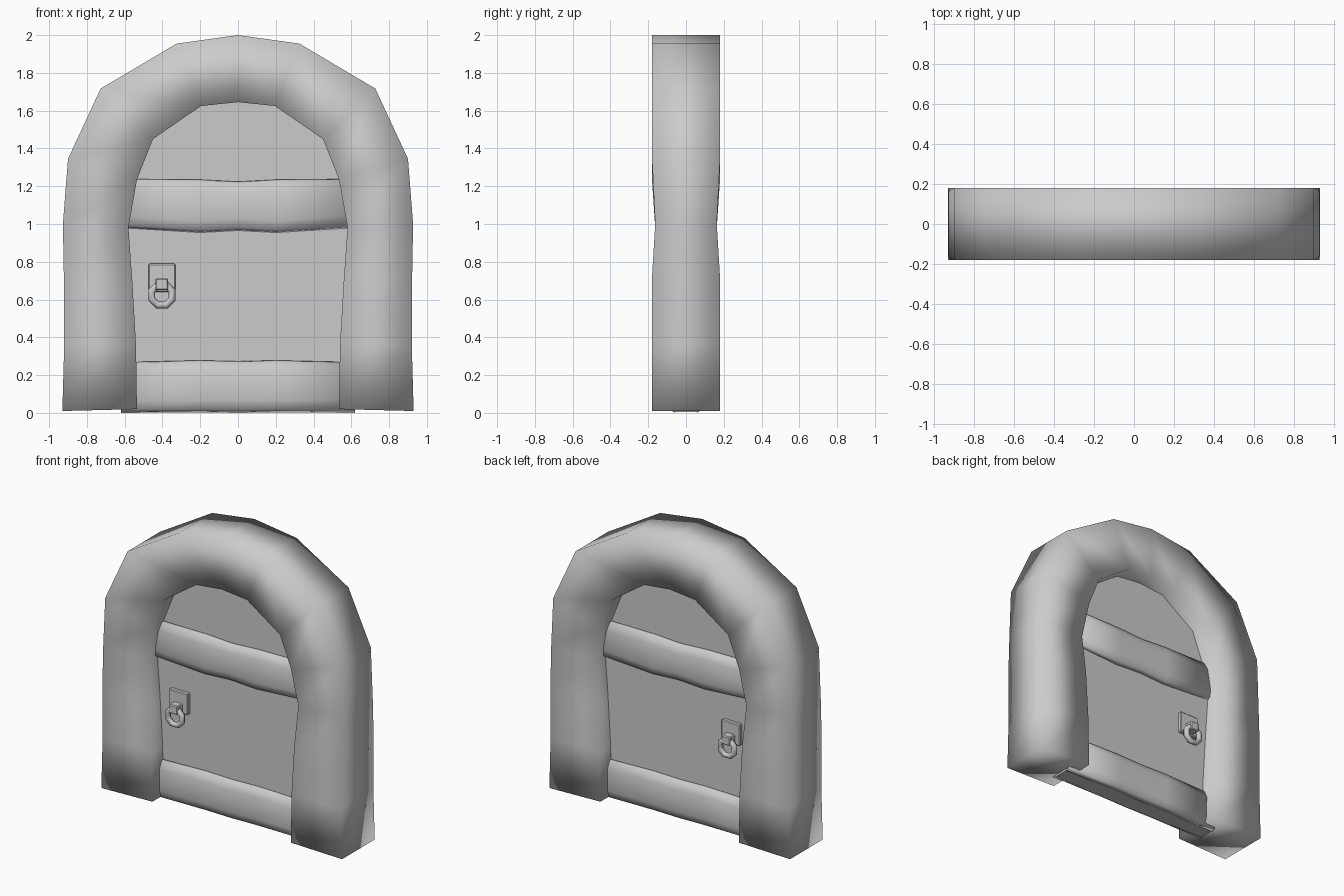
import bpy, bmesh, math
from mathutils import Matrix

if "Cube" in bpy.data.objects:
    bpy.data.objects.remove(bpy.data.objects["Cube"])


def finish(bm, name, smooth=True):
    bmesh.ops.recalc_face_normals(bm, faces=bm.faces)
    me = bpy.data.meshes.new(name)
    bm.to_mesh(me)
    bm.free()
    for p in me.polygons:
        p.use_smooth = smooth
    ob = bpy.data.objects.new(name, me)
    bpy.context.collection.objects.link(ob)
    return ob


def loft(sections, name, smooth=True):
    """Skin a row of equal-length closed sections and cap both ends."""
    bm = bmesh.new()
    rings = [[bm.verts.new(c) for c in s] for s in sections]
    n = len(rings[0])
    for a, b in zip(rings, rings[1:]):
        for i in range(n):
            j = (i + 1) % n
            bm.faces.new((a[i], a[j], b[j], b[i]))
    bm.faces.new(rings[0])
    bm.faces.new(rings[-1])
    return finish(bm, name, smooth)


# Arched frame: outer x,z / inner x,z / half depth, right foot to crown
half = [
    (0.93, 0.01, 0.535, 0.02, 0.18),
    (0.92, 0.36, 0.54, 0.36, 0.18),
    (0.922, 0.72, 0.56, 0.70, 0.18),
    (0.927, 1.00, 0.58, 0.98, 0.163),
    (0.90, 1.345, 0.535, 1.235, 0.18),
    (0.727, 1.717, 0.45, 1.45, 0.18),
    (0.325, 1.955, 0.195, 1.625, 0.18),
    (0.0, 2.0, 0.0, 1.645, 0.18),
]
rows = half + [(-a, b, -c, d, e) for a, b, c, d, e in reversed(half[:-1])]
loft([[(ox, -d, oz), (ox, d, oz), (ix, d, iz), (ix, -d, iz)]
      for ox, oz, ix, iz, d in rows], "arch_frame")

# Door panel, its rim buried in the frame
rim = [(0.62, 0.005), (0.64, 0.5), (0.66, 1.0), (0.62, 1.3),
       (0.52, 1.54), (0.25, 1.7), (0, 1.73)]
rim += [(-x, z) for x, z in reversed(rim[:-1])]
door = loft([[(x, y, z) for x, z in rim] for y in (-0.06, 0.06)], "door_panel")
bpy.context.view_layer.objects.active = door
door.select_set(True)
bpy.ops.object.shade_smooth_by_angle(angle=math.radians(40))


def plank(name, stations, side):
    """Rounded cross board; stations are x, bottom z, top z."""
    loft([[(x, side * 0.055, lo), (x, side * 0.085, lo + 0.015),
           (x, side * 0.1, lo + 0.065), (x, side * 0.1, hi - 0.06),
           (x, side * 0.075, hi - 0.008), (x, side * 0.055, hi)]
          for x, lo, hi in stations], name)


upper = [(-0.62, 0.978, 1.24), (-0.2, 0.952, 1.237), (0, 0.963, 1.226),
         (0.2, 0.952, 1.237), (0.62, 0.978, 1.24)]
lower = [(-0.62, 0.0, 0.27), (-0.2, 0.003, 0.28), (0, 0.0, 0.275),
         (0.2, 0.003, 0.28), (0.62, 0.0, 0.27)]


def box(name, lo, hi):
    bm = bmesh.new()
    size = [h - l for l, h in zip(lo, hi)]
    mid = [(h + l) / 2 for l, h in zip(lo, hi)]
    bmesh.ops.create_cube(bm, size=1, matrix=Matrix.Translation(mid) @ Matrix.Diagonal((*size, 1)))
    bmesh.ops.bevel(bm, geom=bm.edges[:], offset=0.006, segments=1, affect='EDGES')
    return finish(bm, name, False)


def ring(name, centre, major, minor, n=8, m=6):
    bm = bmesh.new()
    g = []
    for i in range(n):
        a = math.tau * (i + 0.5) / n
        g.append([])
        for k in range(m):
            b = math.tau * k / m
            r = major + minor * math.cos(b)
            g[i].append(bm.verts.new((centre[0] + r * math.cos(a),
                                      centre[1] + minor * math.sin(b),
                                      centre[2] + r * math.sin(a))))
    for i in range(n):
        for k in range(m):
            i2, k2 = (i + 1) % n, (k + 1) % m
            bm.faces.new((g[i][k], g[i2][k], g[i2][k2], g[i][k2]))
    return finish(bm, name)


# Planks and ring handle on both faces of the door
for side, label in ((-1, "front"), (1, "back")):
    plank(label + "_upper_plank", upper, side)
    plank(label + "_lower_plank", lower, side)

    def span(a, b):
        return sorted((side * a, side * b))
    y0, y1 = span(0.05, 0.085)
    box(label + "_handle_plate", (-0.475, y0, 0.64), (-0.33, y1, 0.79))
    y0, y1 = span(0.08, 0.14)
    box(label + "_handle_lug", (-0.437, y0, 0.65), (-0.37, y1, 0.712))
    ring(label + "_handle_ring", (-0.403, side * 0.118, 0.624), 0.058, 0.02)
